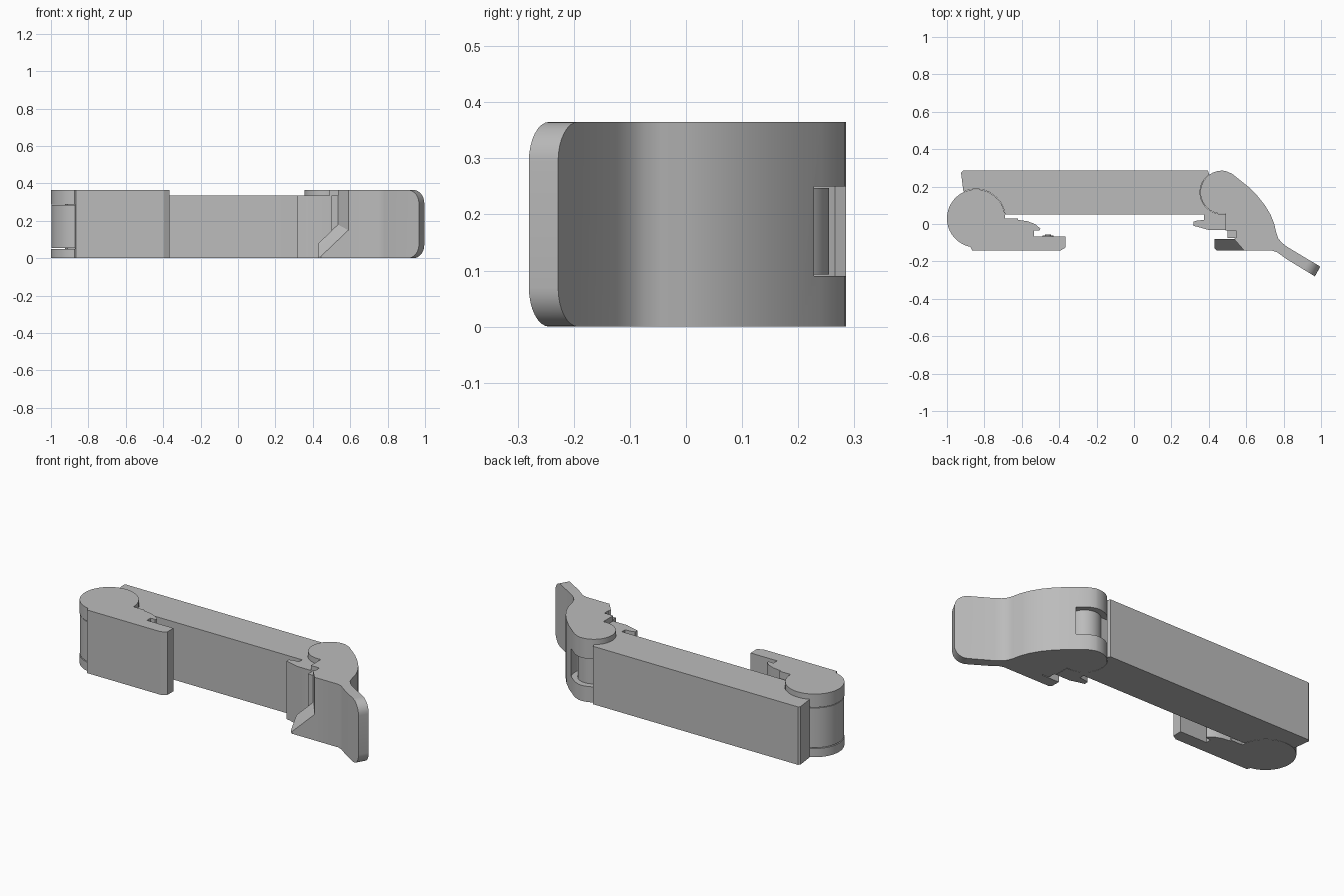
import bpy, bmesh, math
from mathutils import Vector

if "Cube" in bpy.data.objects:
    bpy.data.objects.remove(bpy.data.objects["Cube"])

grey = bpy.data.materials.new("mid_grey")
grey.diffuse_color = (0.5, 0.5, 0.5, 1)
grey.use_nodes = True
grey.node_tree.nodes["Principled BSDF"].inputs["Base Color"].default_value = grey.diffuse_color
PIVOT_L, R_L = (-0.845, 0.03), 0.155   # clamp hinge
PIVOT_R, R_R = (0.47, 0.17), 0.115     # lever hinge


def arc(c, r, a0, a1, n):
    return [(c[0] + r * math.cos(math.radians(a0 + (a1 - a0) * i / n)),
             c[1] + r * math.sin(math.radians(a0 + (a1 - a0) * i / n))) for i in range(n + 1)]


def finish(name, bm):
    bmesh.ops.recalc_face_normals(bm, faces=bm.faces)
    me = bpy.data.meshes.new(name)
    bm.to_mesh(me)
    bm.free()
    me.materials.append(grey)
    ob = bpy.data.objects.new(name, me)
    bpy.context.collection.objects.link(ob)
    return ob


def extrude(name, pts, z0, z1, round_from_x=None):
    """Upright prism from an outline; optionally rounds its far end corners."""
    bm = bmesh.new()
    face = bm.faces.new([bm.verts.new((x, y, z0)) for x, y in pts])
    new = bmesh.ops.extrude_face_region(bm, geom=[face])["geom"]
    bmesh.ops.translate(bm, vec=(0, 0, z1 - z0), verts=[v for v in new if isinstance(v, bmesh.types.BMVert)])
    if round_from_x is not None:
        tips = [e for e in bm.edges if all(v.co.x > round_from_x for v in e.verts)
                and abs(e.verts[0].co.z - e.verts[1].co.z) < 1e-5]
        bmesh.ops.bevel(bm, geom=tips, offset=0.07, segments=8, profile=0.5, affect='EDGES')
    return finish(name, bm)


def disc(name, c, r, z0, z1, n=64):
    return extrude(name, arc(c, r, 0, 360, n)[:-1], z0, z1)


def cut(ob, cutter):
    m = ob.modifiers.new("cut", 'BOOLEAN')
    m.operation, m.object, m.solver = 'DIFFERENCE', cutter, 'EXACT'
    cutter.hide_render = True
    cutter.hide_set(True)


# Main bar with hollows around both hinges and a hook at the lever end
bar_pts = ([(-0.925, 0.275), (-0.912, 0.172)]
           + arc(PIVOT_L, R_L + 0.002, 115, 8, 18)
           + [(-0.62, 0.05), (0.375, 0.05), (0.375, 0.022), (0.335, 0.018), (0.317, 0.012), (0.317, -0.01),
              (0.34, -0.015), (0.40, -0.032), (0.488, -0.032), (0.488, 0.053)]
           + arc(PIVOT_R, R_R + 0.002, 275, 125, 20)
           + [(0.395, 0.285), (-0.915, 0.285)])
extrude("main_bar", bar_pts, 0, 0.335)

# Hinge knuckles belonging to the bar
disc("clamp_hinge_knuckle", PIVOT_L, R_L - 0.002, 0.054, 0.284)
disc("lever_hinge_knuckle", PIVOT_R, 0.085, 0.093, 0.247)
extrude("lever_hinge_web", [(0.34, 0.10), (0.47, 0.10), (0.47, 0.23), (0.34, 0.23)], 0.093, 0.247)

# Left clamp: forked disc, upper jaw finger and lower jaw plate
clamp_pts = (arc(PIVOT_L, R_L, 0, 259, 44)
             + [(-0.865, -0.143), (-0.395, -0.143), (-0.365, -0.125), (-0.365, -0.068),
                (-0.535, -0.068), (-0.535, -0.035), (-0.505, -0.035), (-0.50, -0.025),
                (-0.53, 0.0), (-0.57, 0.015), (-0.62, 0.022), (-0.62, 0.03)])
clamp = extrude("clamp_jaw", clamp_pts, 0, 0.365)
cut(clamp, disc("clamp_fork_cutter", PIVOT_L, R_L + 0.004, 0.05, 0.288))

# Screw boss on the inner side of the clamp jaw
bm = bmesh.new()
for r, h in ((0.03, 0.007), (0.015, 0.012)):
    got = bmesh.ops.create_cone(bm, cap_ends=True, segments=24, radius1=r, radius2=r, depth=h)["verts"]
    for v in got:
        x, y, z = v.co
        v.co = Vector((-0.46 + x, -0.068 + h / 2 + z, 0.18 + y))
finish("jaw_screw", bm)

# Lever: hinge disc, curved body and flared finger plate
lever_pts = (arc(PIVOT_R, R_R, 280, 80, 34)
             + [(0.525, 0.268), (0.56, 0.24), (0.61, 0.20), (0.66, 0.15), (0.70, 0.10), (0.73, 0.05),
                (0.75, 0.0), (0.76, -0.045), (0.77, -0.075), (0.79, -0.10), (0.82, -0.123),
                (0.996, -0.228), (0.967, -0.28), (0.815, -0.187), (0.785, -0.165), (0.765, -0.151), (0.74, -0.143),
                (0.59, -0.143), (0.535, -0.08), (0.545, -0.075), (0.545, -0.034), (0.49, -0.034)])
lever = extrude("lever", lever_pts, 0, 0.365, round_from_x=0.95)
cut(lever, disc("lever_slot_cutter", PIVOT_R, 0.12, 0.09, 0.25))

# Small tooth and sloped lower tab of the lever jaw
extrude("lever_tooth", [(0.50, -0.075), (0.55, -0.075), (0.55, -0.034), (0.50, -0.034)], 0, 0.335)
bm = bmesh.new()
for p in ((0.43, -0.13, 0), (0.445, -0.143, 0), (0.43, -0.08, 0), (0.60, -0.143, 0), (0.56, -0.08, 0),
          (0.43, -0.13, 0.012), (0.445, -0.143, 0.012), (0.43, -0.08, 0.08), (0.59, -0.143, 0.15),
          (0.535, -0.08, 0.18), (0.56, -0.08, 0.18)):
    bm.verts.new(p)
bmesh.ops.convex_hull(bm, input=bm.verts)
finish("lever_tab", bm)

# Smooth the curved walls, keep the edges sharp
for ob in [o for o in bpy.data.objects if not o.hide_render]:
    bpy.ops.object.select_all(action='DESELECT')
    bpy.context.view_layer.objects.active = ob
    ob.select_set(True)
    for m in list(ob.modifiers):
        bpy.ops.object.modifier_apply(modifier=m.name)
    bpy.ops.object.shade_smooth_by_angle(angle=math.radians(25))
